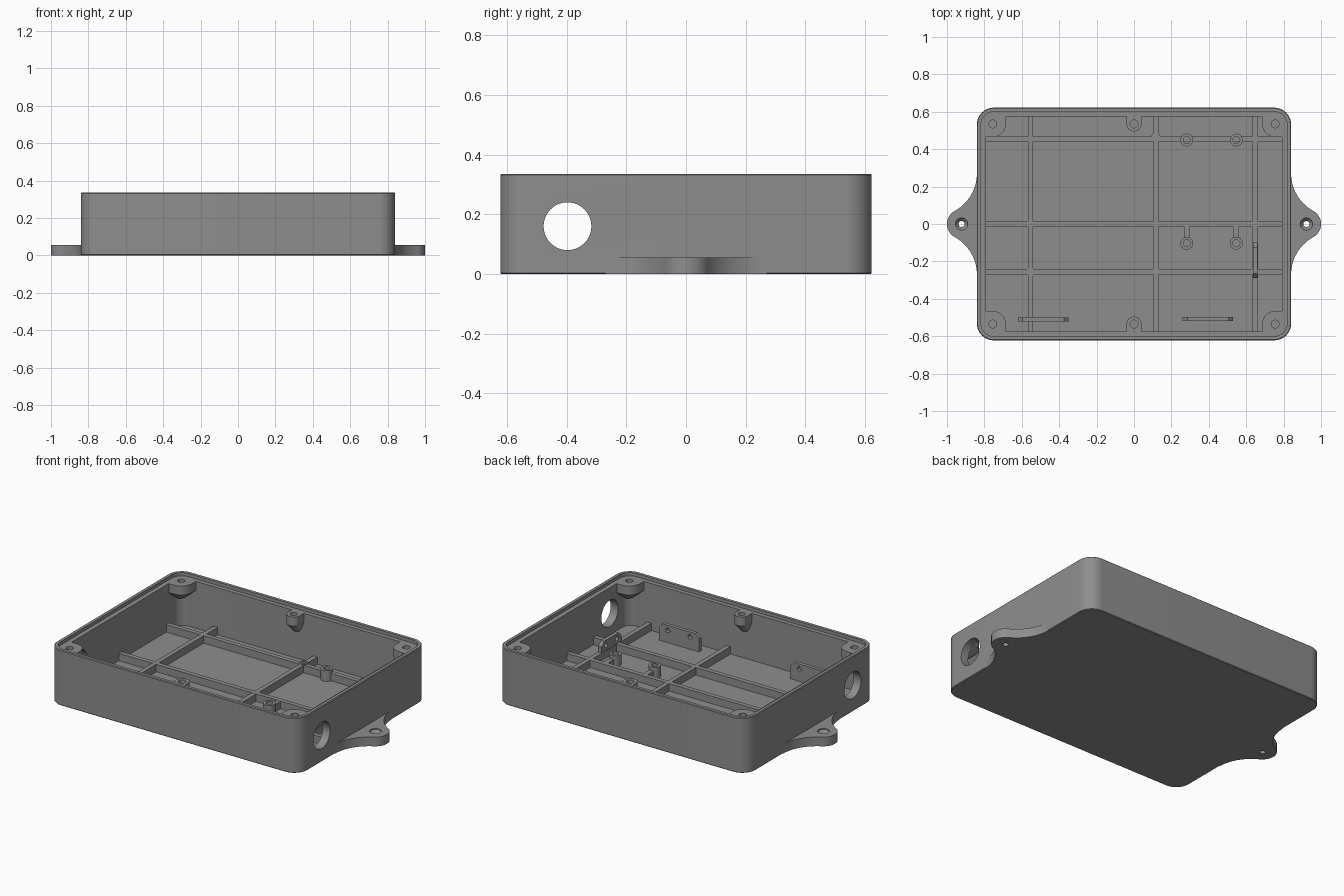
import bpy, bmesh, math
from mathutils import Matrix, Vector

if "Cube" in bpy.data.objects:
    bpy.data.objects.remove(bpy.data.objects["Cube"])

grey = bpy.data.materials.new("matte_grey")
grey.diffuse_color = (0.27, 0.27, 0.27, 1)
grey.use_nodes = True
grey.node_tree.nodes["Principled BSDF"].inputs["Base Color"].default_value = grey.diffuse_color

HX, HY, H = 0.84, 0.622, 0.335      # outer half sizes and height
IX, IY = 0.79, 0.574                # cavity half sizes
FLOOR, LEDGE, RIB = 0.03, 0.315, 0.075


def loft(name, rings):
    """Skin a list of equal-length closed rings and cap both ends."""
    bm = bmesh.new()
    loops = [[bm.verts.new(p) for p in r] for r in rings]
    n = len(loops[0])
    for a, b in zip(loops, loops[1:]):
        for i in range(n):
            j = (i + 1) % n
            bm.faces.new((a[i], a[j], b[j], b[i]))
    bm.faces.new(loops[0][::-1])
    bm.faces.new(loops[-1])
    bmesh.ops.recalc_face_normals(bm, faces=bm.faces)
    me = bpy.data.meshes.new(name)
    bm.to_mesh(me)
    bm.free()
    me.materials.append(grey)
    ob = bpy.data.objects.new(name, me)
    bpy.context.collection.objects.link(ob)
    return ob


def arc(cx, cy, r, a0, a1, n):
    return [(cx + r * math.cos(math.radians(a0 + (a1 - a0) * i / n)),
             cy + r * math.sin(math.radians(a0 + (a1 - a0) * i / n))) for i in range(n + 1)]


def at(pts, z):
    return [(x, y, z) for x, y in pts]


def circle(x, y, r, n=32):
    return arc(x, y, r, 0, 360, n)[:-1]


def rounded(hx, hy, r):
    pts = []
    for sx, sy, a in ((1, 1, 0), (-1, 1, 90), (-1, -1, 180), (1, -1, 270)):
        pts += arc(sx * (hx - r), sy * (hy - r), r, a, a + 90, 10)
    return pts


def box(name, x0, x1, y0, y1, z0, z1):
    p = [(x0, y0), (x1, y0), (x1, y1), (x0, y1)]
    return loft(name, [at(p, z0), at(p, z1)])


def cut(ob, cutter):
    m = ob.modifiers.new("cut", 'BOOLEAN')
    m.operation, m.solver, m.object = 'DIFFERENCE', 'EXACT', cutter
    bpy.context.view_layer.objects.active = ob
    bpy.ops.object.modifier_apply(modifier=m.name)
    bpy.data.objects.remove(cutter)


def smooth(ob):
    bpy.ops.object.select_all(action='DESELECT')
    ob.select_set(True)
    bpy.context.view_layer.objects.active = ob
    bpy.ops.object.shade_smooth_by_angle(angle=math.radians(30))


# Open tray with a stepped lip
tray = loft("tray", [
    at(rounded(HX - 0.004, HY - 0.004, 0.086), 0), at(rounded(HX, HY, 0.09), 0.004),
    at(rounded(HX, HY, 0.09), H - 0.004), at(rounded(HX - 0.004, HY - 0.004, 0.086), H),
    at(rounded(HX - 0.022, HY - 0.022, 0.068), H),
    at(rounded(HX - 0.022, HY - 0.022, 0.068), LEDGE),
    at(rounded(IX, IY, 0.06), LEDGE), at(rounded(IX, IY, 0.06), FLOOR)])

# Round cable opening in each end wall
for s in (-1, 1):
    ring = circle(-0.397, 0.16, 0.08, 48)
    cut(tray, loft("opening_cutter", [[(s * x, y, z) for y, z in ring] for x in (0.7, 0.95)]))
smooth(tray)

# Mounting ears: round tip blended into the wall, countersunk screw hole
R = 0.27 ** 2 / 0.32
t = math.degrees(math.atan2(0.27, HX + R - 0.92))
half = arc(HX + R, 0.27, R, 180, 180 + t, 14) + arc(0.92, 0, 0.08, t, 0, 10)[1:]
outline = [(HX - 0.02, 0.27)] + half + [(x, -y) for x, y in half[-2::-1]] + [(HX - 0.02, -0.27)]
for s, side in ((-1, "left"), (1, "right")):
    ear = loft(side + "_ear", [at([(s * x, y) for x, y in outline], z) for z in (0, 0.056)])
    cut(ear, loft("screw_cutter", [at(circle(s * 0.922, 0, r), z) for r, z in
                                   ((0.016, -0.02), (0.016, 0.03), (0.033, 0.05), (0.033, 0.08))]))
    smooth(ear)


def boss(name, pts, anchor, hole):
    """Lid screw boss whose underside tapers back to the wall."""
    a = Vector(anchor)
    low = [tuple(a + (Vector(p) - a) * 0.45) for p in pts]
    ob = loft(name, [at(low, LEDGE - 0.11), at(pts, LEDGE - 0.055), at(pts, LEDGE)])
    cut(ob, loft("pilot_cutter", [at(circle(*hole, 0.021, 24), z) for z in (LEDGE - 0.045, 0.4)]))
    smooth(ob)


# Corner and middle bosses
corner = [(0.80, 0.585), (0.685, 0.585)] + arc(0.755, 0.535, 0.07, 180, 270, 10) + [(0.80, 0.465)]
middle = [(0.04, 0.585), (-0.04, 0.585)] + arc(0, 0.535, 0.04, 180, 360, 16)
for sy, yn in ((-1, "front"), (1, "back")):
    for sx, xn in ((-1, "left"), (1, "right")):
        boss(f"{yn}_{xn}_boss", [(sx * x, sy * y) for x, y in corner],
             (sx * 0.80, sy * 0.585), (sx * 0.755, sy * 0.535))
    boss(f"{yn}_middle_boss", [(x, sy * y) for x, y in middle], (0, sy * 0.585), (0, sy * 0.535))

# Floor ribs
for i, y in enumerate((-0.255, 0.0, 0.455)):
    box(f"long_rib_{i}", -IX, IX, y - 0.014, y + 0.014, FLOOR - 0.01, RIB)
for i, x in enumerate((-0.553, 0.117, 0.648)):
    box(f"cross_rib_{i}", x - 0.014, x + 0.014, -IY, IY, FLOOR - 0.01, RIB - 0.0005)

# Screw posts with blind holes
posts = [(-0.553, -0.255, 0.024, 0.079), (0.117, 0.466, 0.024, 0.079)]
posts += [(x, y, 0.034, 0.095) for x in (0.282, 0.547) for y in (-0.103, 0.449)]
for i, (x, y, r, top) in enumerate(posts):
    smooth(loft(f"post_{i}", [at(circle(x, y, q), z) for q, z in
                              ((r, FLOOR - 0.01), (r, top), (r * 0.55, top), (r * 0.55, FLOOR + 0.01))]))
for x in (0.282, 0.547):
    box("post_web", x - 0.014, x + 0.014, -0.075, 0, FLOOR - 0.01, RIB - 0.001)


def tie_plate(name, length, loc, turn):
    """Upright plate with clipped top corners and two tie holes."""
    h, top = length / 2, 0.135
    prof = [(-h, FLOOR - 0.01), (h, FLOOR - 0.01), (h, top - 0.025), (h - 0.025, top),
            (0.025 - h, top), (-h, top - 0.025)]
    ob = loft(name, [[(x, y, z) for x, z in prof] for y in (-0.011, 0.011)])
    for c in (-h * 0.55, h * 0.55):
        cut(ob, loft("tie_cutter", [[(x, y, z) for x, z in circle(c, 0.105, 0.014, 20)]
                                    for y in (-0.05, 0.05)]))
    ob.data.transform(Matrix.Translation((*loc, 0)) @ Matrix.Rotation(math.radians(turn), 4, 'Z'))
    smooth(ob)


# Cable tie plates
tie_plate("left_tie_plate", 0.27, (-0.485, -0.51), 0)
tie_plate("right_tie_plate", 0.27, (0.395, -0.507), 0)
tie_plate("side_tie_plate", 0.19, (0.648, -0.195), 90)
